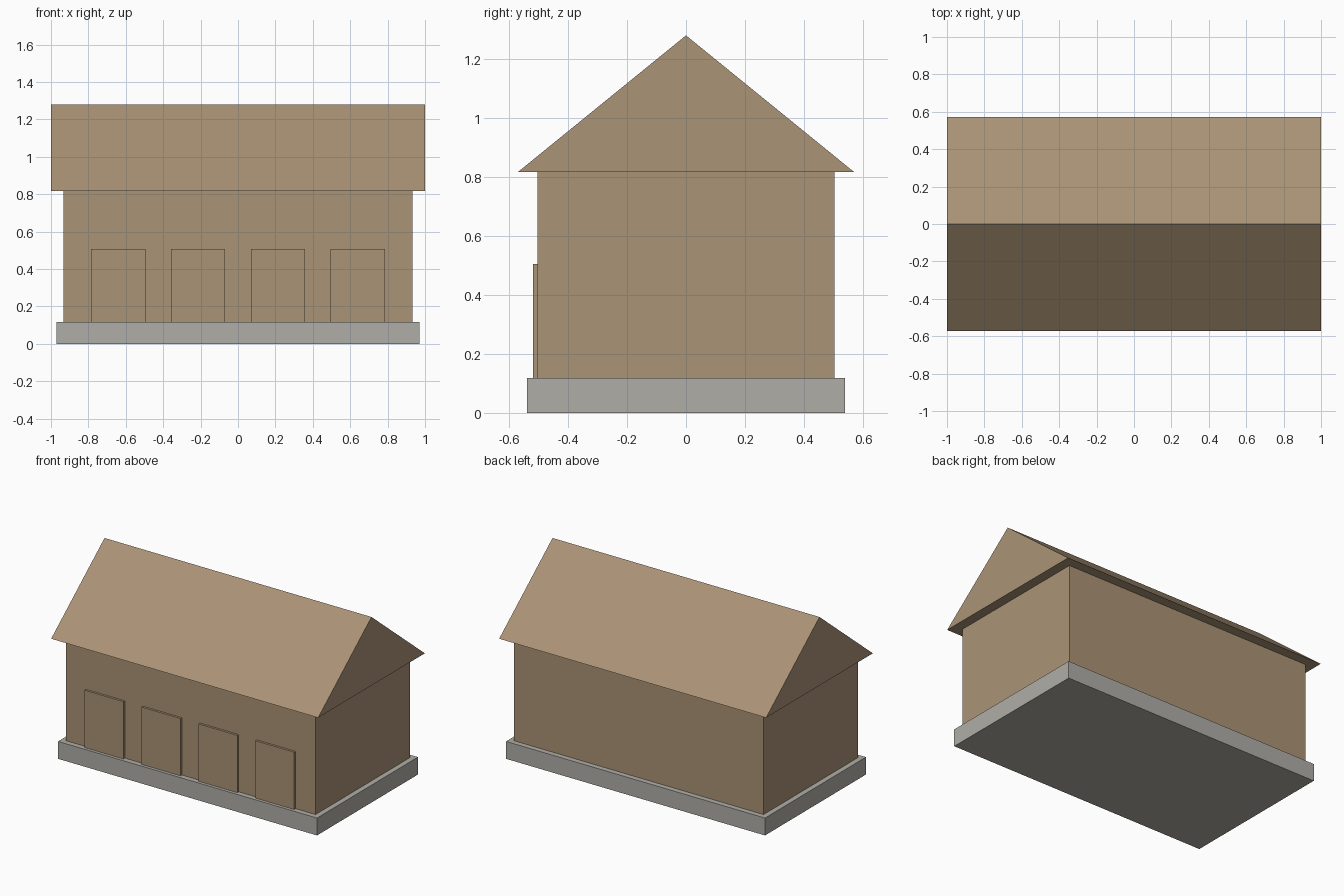
import bpy
import bmesh

if "Cube" in bpy.data.objects:
    bpy.data.objects.remove(bpy.data.objects["Cube"])


def material(name, rgb):
    mat = bpy.data.materials.new(name)
    mat.diffuse_color = (*rgb, 1.0)
    mat.use_nodes = True
    mat.node_tree.nodes["Principled BSDF"].inputs["Base Color"].default_value = mat.diffuse_color
    return mat


BROWN = material("warm_brown", (0.402, 0.292, 0.181))
GREY = material("stone_grey", (0.434, 0.423, 0.386))


def prism(name, profile, x0, x1, mat):
    """Extrude a (y, z) profile along x from x0 to x1."""
    bm = bmesh.new()
    face = bm.faces.new([bm.verts.new((x0, y, z)) for y, z in profile])
    ext = bmesh.ops.extrude_face_region(bm, geom=[face])
    verts = [g for g in ext["geom"] if isinstance(g, bmesh.types.BMVert)]
    bmesh.ops.translate(bm, verts=verts, vec=(x1 - x0, 0, 0))
    bmesh.ops.recalc_face_normals(bm, faces=bm.faces)
    mesh = bpy.data.meshes.new(name)
    bm.to_mesh(mesh)
    bm.free()
    mesh.materials.append(mat)
    obj = bpy.data.objects.new(name, mesh)
    bpy.context.collection.objects.link(obj)
    return obj


def box(name, x0, x1, y0, y1, z0, z1, mat):
    return prism(name, [(y0, z0), (y1, z0), (y1, z1), (y0, z1)], x0, x1, mat)


BASE_TOP, EAVES, RIDGE = 0.118, 0.817, 1.281

# Stone plinth and walls
box("plinth", -0.97, 0.97, -0.54, 0.54, 0, BASE_TOP, GREY)
box("walls", -0.934, 0.934, -0.504, 0.504, BASE_TOP, EAVES, BROWN)

# Solid gable roof with overhanging eaves
prism("roof", [(-0.571, EAVES), (0.571, EAVES), (0, RIDGE)], -1, 1, BROWN)

# Row of four doors along the front
for i in range(4):
    x = (i - 1.5) * 0.4265
    box(f"door_{i + 1}", x - 0.145, x + 0.145, -0.519, -0.504,
        BASE_TOP, 0.506, BROWN)
